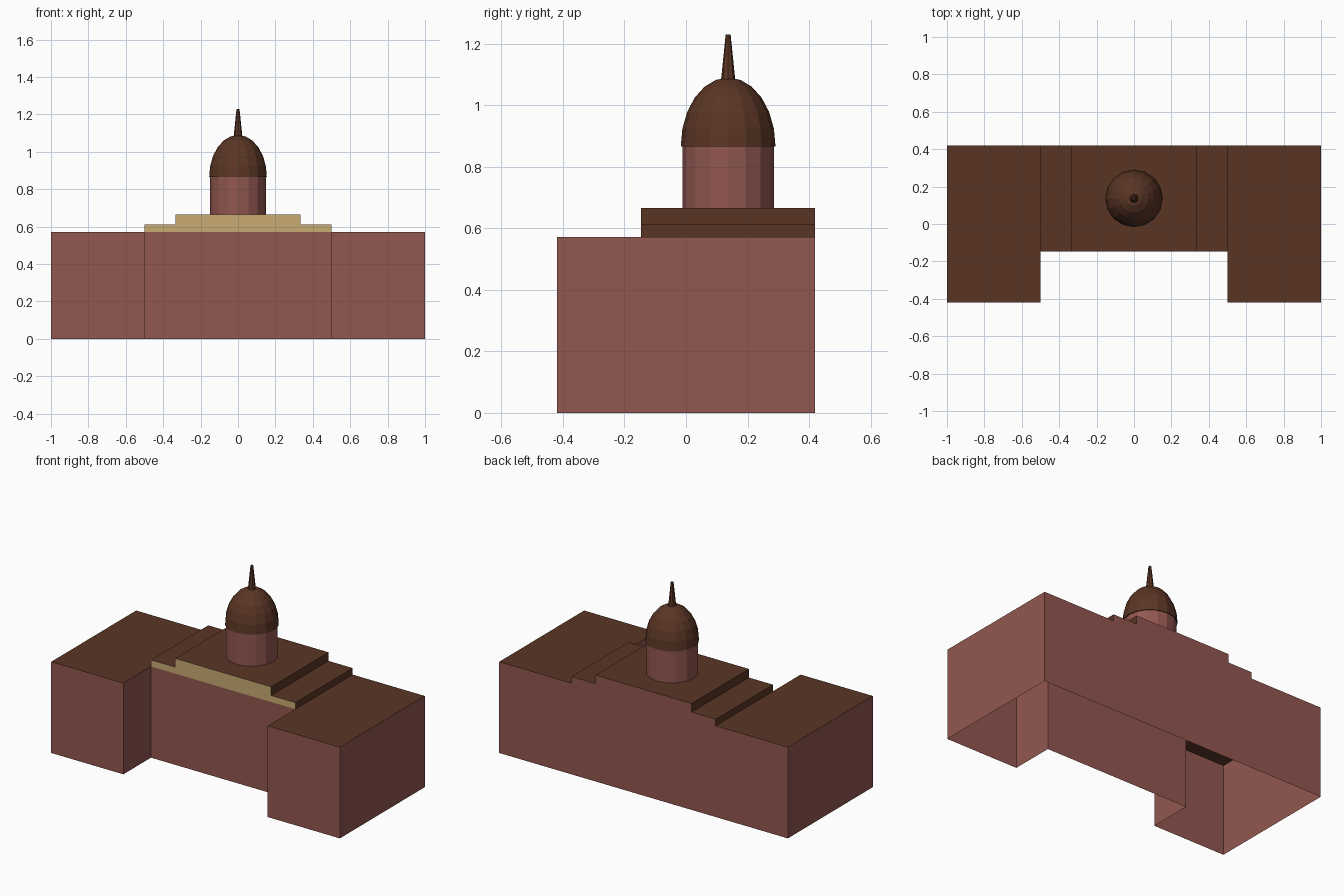
import bpy, bmesh, math

if "Cube" in bpy.data.objects:
    bpy.data.objects.remove(bpy.data.objects["Cube"])


def material(name, rgb):
    m = bpy.data.materials.new(name)
    m.diffuse_color = (*rgb, 1)
    m.use_nodes = True
    m.node_tree.nodes["Principled BSDF"].inputs["Base Color"].default_value = m.diffuse_color
    return m


BRICK = material("brick", (0.29, 0.096, 0.08))
ROOF = material("roof_brown", (0.102, 0.036, 0.018))
STONE = material("sandstone", (0.58, 0.41, 0.17))

W, IN, STEP = 1.0, 0.5, 0.333               # half widths
FRONT, RECESS, BACK = -0.42, -0.147, 0.42   # y planes
H, H1, H2 = 0.571, 0.612, 0.666             # eaves and step heights


def finish(name, bm, mats):
    me = bpy.data.meshes.new(name)
    bm.to_mesh(me)
    bm.free()
    for m in mats:
        me.materials.append(m)
    ob = bpy.data.objects.new(name, me)
    bpy.context.collection.objects.link(ob)
    return ob


def faces(name, polys, mats):
    """polys: (points, material index); shared corners are welded."""
    bm = bmesh.new()
    for pts, mi in polys:
        bm.faces.new([bm.verts.new(p) for p in pts]).material_index = mi
    bmesh.ops.remove_doubles(bm, verts=bm.verts, dist=1e-5)
    return finish(name, bm, mats)


def lathe(name, profile, y, mat, sides=16):
    """Flat-faced turned part; zero radius closes to a point."""
    bm = bmesh.new()
    vs = [bm.verts.new((r, y, z)) for r, z in profile]
    es = [bm.edges.new(e) for e in zip(vs, vs[1:])]
    bmesh.ops.spin(bm, geom=vs + es, cent=(0, y, 0), axis=(0, 0, 1),
                   angle=2 * math.pi, steps=sides)
    bmesh.ops.remove_doubles(bm, verts=bm.verts, dist=1e-5)
    bmesh.ops.recalc_face_normals(bm, faces=bm.faces)
    return finish(name, bm, [mat])


# Walls: U-shaped plan, open underneath
plan = [(-W, BACK), (-W, FRONT), (-IN, FRONT), (-IN, RECESS),
        (IN, RECESS), (IN, FRONT), (W, FRONT), (W, BACK)]
walls = [([(*a, 0), (*b, 0), (*b, H), (*a, H)], 0)
         for a, b in zip(plan, plan[1:])]

# Stepped skyline: stone on the front, brick on the full back wall
steps = [(-IN, H), (-IN, H1), (-STEP, H1), (-STEP, H2),
         (STEP, H2), (STEP, H1), (IN, H1), (IN, H)]
walls.append(([(x, RECESS, z) for x, z in reversed(steps)], 1))
back = [(-W, 0), (-W, H)] + steps + [(W, H), (W, 0)]
walls.append(([(x, BACK, z) for x, z in back], 0))
faces("walls", walls, [BRICK, STONE])

# Roof: flat wings and stepped centre
roof = [([(a[0], RECESS, a[1]), (b[0], RECESS, b[1]),
          (b[0], BACK, b[1]), (a[0], BACK, a[1])], 0)
        for a, b in zip(steps, steps[1:])]
for x0, x1 in ((-W, -IN), (IN, W)):
    roof.append(([(x0, FRONT, H), (x1, FRONT, H),
                  (x1, BACK, H), (x0, BACK, H)], 0))
faces("roof", roof, [ROOF])

# Cupola: drum, dome and spire
CY = 0.137
lathe("drum", [(0.149, H2), (0.149, 0.868)], CY, BRICK)
dome = [(0.149, 0.866)] + [
    (0.154 * math.cos(t), 0.866 + 0.224 * math.sin(t))
    for t in (math.radians(90 * i / 6) for i in range(6))] + [(0, 1.09)]
lathe("dome", dome, CY, ROOF)
lathe("spire", [(0.023, 1.084), (0.008, 1.23), (0, 1.23)], CY, ROOF, 8)
